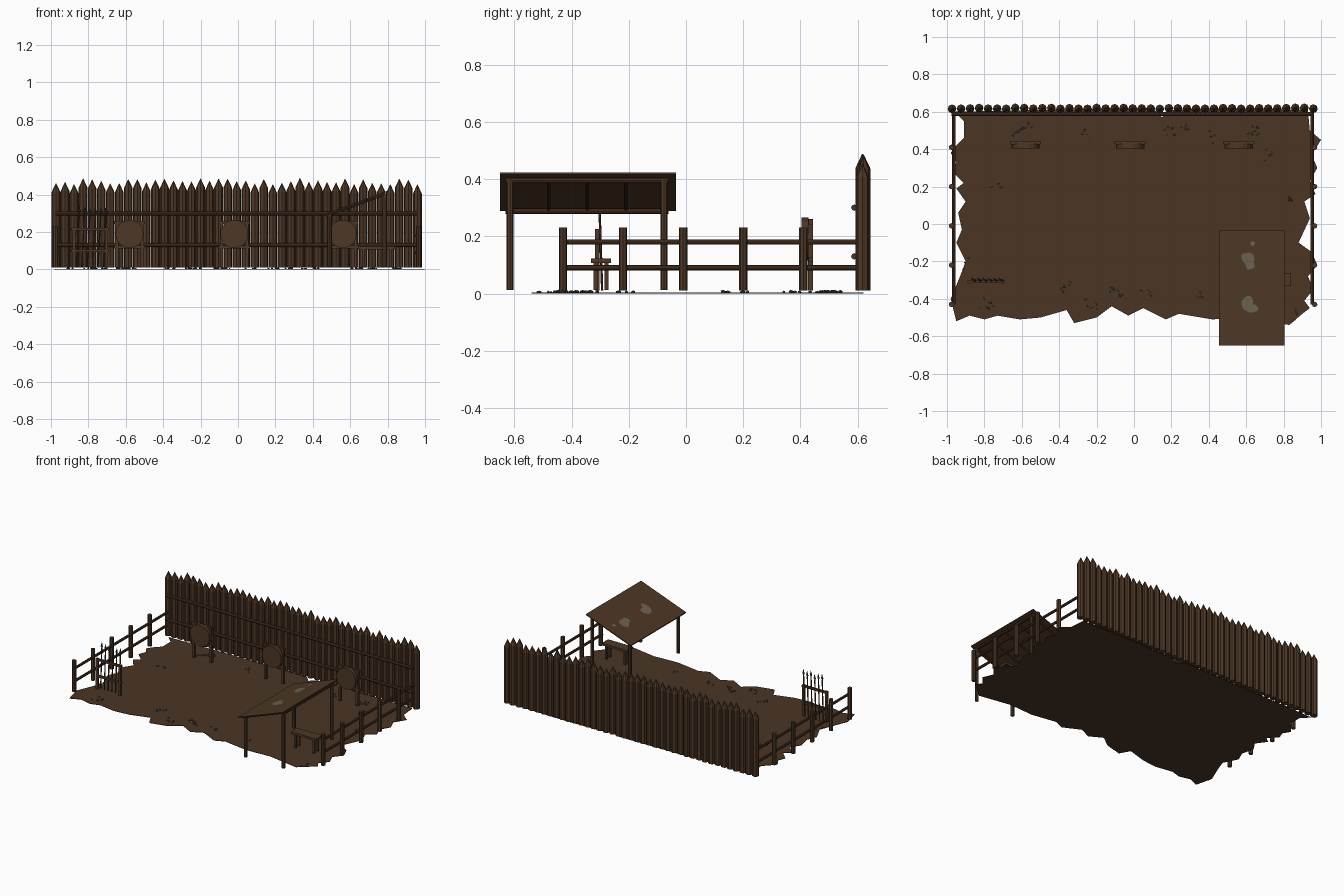
import bpy, bmesh, math, random
from mathutils import Vector, Matrix

random.seed(4)
cube = bpy.data.objects.get("Cube")
if cube:
    bpy.data.objects.remove(cube)


def material(name, rgb):
    m = bpy.data.materials.new(name)
    m.use_nodes = True
    m.diffuse_color = (*rgb, 1)
    m.node_tree.nodes["Principled BSDF"].inputs["Base Color"].default_value = (*rgb, 1)
    return m


WOOD = material("brown wood", (0.075, 0.039, 0.019))
RAIL = material("reddish wood", (0.07, 0.033, 0.017))
EARTH = material("brown earth", (0.069, 0.037, 0.018))
STONE = material("grey stone", (0.07, 0.066, 0.058))
PATCH = material("pale patch", (0.15, 0.12, 0.085))
METAL = material("dark metal", (0.04, 0.033, 0.027))


def finish(name, bm, mat):
    bmesh.ops.recalc_face_normals(bm, faces=bm.faces)
    mesh = bpy.data.meshes.new(name)
    bm.to_mesh(mesh)
    bm.free()
    mesh.materials.append(mat)
    ob = bpy.data.objects.new(name, mesh)
    bpy.context.collection.objects.link(ob)
    return ob


def add_pole(bm, a, b, r, r2=None, sides=8):
    a, b = Vector(a), Vector(b)
    d = b - a
    rot = d.to_track_quat("Z", "Y").to_matrix().to_4x4()
    bmesh.ops.create_cone(bm, cap_ends=True, segments=sides, radius1=r,
                          radius2=r if r2 is None else r2, depth=d.length,
                          matrix=Matrix.Translation((a + b) / 2) @ rot)


def add_box(bm, lo, hi):
    lo, hi = Vector(lo), Vector(hi)
    bmesh.ops.create_cube(bm, size=1, matrix=Matrix.Translation((lo + hi) / 2)
                          @ Matrix.Diagonal((*(hi - lo), 1)))


def poles(name, segments, r, mat=WOOD, sides=8):
    bm = bmesh.new()
    for a, b in segments:
        add_pole(bm, a, b, r, sides=sides)
    return finish(name, bm, mat)


# Ragged ground sheet, outline in hundredths
outline = [(-96, 60), (-91, 55), (-91, 46), (-95, 42), (-98, 38), (-95, 33), (-97, 28),
           (-91, 22), (-95, 19), (-90, 12), (-94, 6), (-92, -3), (-95, -10), (-90, -20),
           (-93, -28), (-98, -40), (-95, -52), (-88, -49), (-80, -51), (-73, -49),
           (-61, -51), (-50, -50), (-36, -46), (-32, -53), (-20, -50), (-12, -44),
           (-3, -49), (5, -45), (17, -51), (24, -48), (42, -51), (60, -50), (83, -54),
           (90, -48), (94, -45), (91, -41), (96, -35), (93, -28), (98, -22), (95, -15),
           (88, -10), (94, 3), (91, 12), (97, 16), (94, 23), (98, 30), (95, 37),
           (100, 45), (94, 50), (93, 61), (50, 62), (19, 61), (15, 57), (10, 62), (-50, 61)]
bm = bmesh.new()
face = bm.faces.new([bm.verts.new((x / 100, y / 100, 0)) for x, y in outline])
ext = bmesh.ops.extrude_face_region(bm, geom=[face])
for v in ext["geom"]:
    if isinstance(v, bmesh.types.BMVert):
        v.co.z = 0.003
bmesh.ops.triangulate(bm, faces=bm.faces)
finish("ground", bm, EARTH)

# Palisade of sharpened logs
bm = bmesh.new()
for i in range(41):
    x = -0.973 + i * 0.0483
    top = 0.42 + random.uniform(-0.015, 0.02)
    y = 0.618 + random.uniform(-0.003, 0.003)
    add_pole(bm, (x, y, 0.01), (x, y, top), 0.0235)
    add_pole(bm, (x, y, top), (x, y, top + 0.048), 0.0235, 0.001)
finish("palisade_logs", bm, WOOD)
poles("palisade_rails", [((-0.975, 0.588, z), (0.955, 0.588, z)) for z in (0.13, 0.3)], 0.011, RAIL)

# Side fences
for name, x, out in (("left", 0.954, 0.012), ("right", -0.964, -0.012)):
    poles(name + "_fence_posts",
          [((x + out, y, 0.01), (x + out, y, 0.23)) for y in (-0.43, -0.22, -0.01, 0.2, 0.41)], 0.0145)
    poles(name + "_fence_rails",
          [((x, -0.43, z), (x, 0.6, z)) for z in (0.09, 0.18)], 0.009, RAIL)

# Archery targets on two-legged frames
for i, x in enumerate((-0.58, -0.02, 0.56)):
    y = 0.435
    bm = bmesh.new()
    for s in (-1, 1):
        add_box(bm, (x + s * 0.068 - 0.009, y - 0.009, 0.01), (x + s * 0.068 + 0.009, y + 0.009, 0.26))
    for z in (0.25, 0.12):
        add_box(bm, (x - 0.083, y - 0.007, z - 0.008), (x + 0.083, y + 0.009, z + 0.008))
    finish("target_frame_%d" % i, bm, WOOD)
    poles("target_disc_%d" % i, [((x, 0.403, 0.19), (x, 0.428, 0.19))], 0.075, WOOD, 20)

# Spear rack
bm = bmesh.new()
for x in (-0.878, -0.702):
    add_box(bm, (x - 0.008, -0.318, 0.01), (x + 0.008, -0.302, 0.225))
for z in (0.1, 0.215):
    add_box(bm, (-0.89, -0.316, z - 0.007), (-0.69, -0.302, z + 0.007))
finish("spear_rack", bm, WOOD)
shafts, tips = bmesh.new(), bmesh.new()
for i in range(6):
    x = -0.865 + i * 0.029
    top = Vector((x + 0.015, -0.302, 0.28 + random.uniform(-0.01, 0.02)))
    add_pole(shafts, (x, -0.293, 0.01), top, 0.004, sides=6)
    add_pole(tips, top, top + Vector((0, 0, 0.012)), 0.003, 0.009, sides=4)
    add_pole(tips, top + Vector((0, 0, 0.012)), top + Vector((0.002, 0, 0.045)), 0.009, 0, sides=4)
finish("spear_shafts", shafts, WOOD)
finish("spear_tips", tips, METAL)

# Lean-to shelter: posts, beams, rafters and sloping roof
LOW, HIGH, FRONT, BACK = 0.49, 0.785, -0.615, -0.077


def roof_z(x):
    return 0.288 + (x - 0.455) * 0.365


poles("shelter_posts", [((x, y, 0.012), (x, y, roof_z(x) - 0.01))
                        for x in (LOW, HIGH) for y in (FRONT, BACK)], 0.012)
poles("shelter_beams", [((x, FRONT - 0.015, roof_z(x) - 0.013), (x, BACK + 0.015, roof_z(x) - 0.013))
                        for x in (LOW, HIGH)], 0.01, RAIL)
poles("shelter_rafters", [((LOW - 0.02, y, roof_z(LOW - 0.02) - 0.008), (HIGH, y, roof_z(HIGH) - 0.008))
                          for y in (FRONT, -0.48, -0.345, -0.21, BACK)], 0.006)
bm = bmesh.new()
add_box(bm, (0.455, -0.65, 0), (0.805, -0.035, 0.007))
for v in bm.verts:
    v.co.z += roof_z(v.co.x)
finish("shelter_roof", bm, WOOD)

# Worn patches lying on the roof
bm = bmesh.new()
for cx, cy, rx, ry in ((0.61, -0.185, 0.038, 0.036), (0.62, -0.22, 0.028, 0.026),
                       (0.635, -0.105, 0.012, 0.014), (0.605, -0.425, 0.034, 0.042),
                       (0.63, -0.452, 0.033, 0.024)):
    ring = []
    for k in range(12):
        a = k * math.tau / 12
        s = random.uniform(0.85, 1.1)
        x = cx + math.cos(a) * rx * s
        ring.append(bm.verts.new((x, cy + math.sin(a) * ry * s, roof_z(x) + 0.009)))
    bm.faces.new(ring)
finish("roof_patches", bm, PATCH)

# Bench beside the shelter
bm = bmesh.new()
add_box(bm, (0.645, -0.332, 0.106), (0.84, -0.262, 0.122))
for x in (0.67, 0.815):
    for y in (-0.317, -0.277):
        add_box(bm, (x - 0.007, y - 0.007, 0.012), (x + 0.007, y + 0.007, 0.106))
finish("bench", bm, WOOD)

# Scattered pebbles in small clusters
spots = [(-63, 50), (-58, 52), (-25, 48), (20, 50), (27, 52), (42, 48), (62, 47), (65, 52),
         (73, 38), (83, 14), (-73, 21), (-90, -21), (-77, -41), (-80, -43), (-37, -34),
         (-13, -35), (-7, -37), (8, -37), (36, -38), (-23, -44), (86, -48)]
bm = bmesh.new()
for sx, sy in spots:
    for k in range(5):
        r = random.uniform(0.004, 0.008)
        place = Matrix.Translation((sx / 100 + random.gauss(0, 0.014),
                                    sy / 100 + random.gauss(0, 0.016), 0.003 + r * 0.5))
        turn = Matrix.Rotation(random.uniform(0, 3), 4, "Z")
        bmesh.ops.create_icosphere(bm, subdivisions=1, radius=r,
                                   matrix=place @ turn @ Matrix.Diagonal((1.3, 0.9, 0.8, 1)))
finish("pebbles", bm, STONE)
